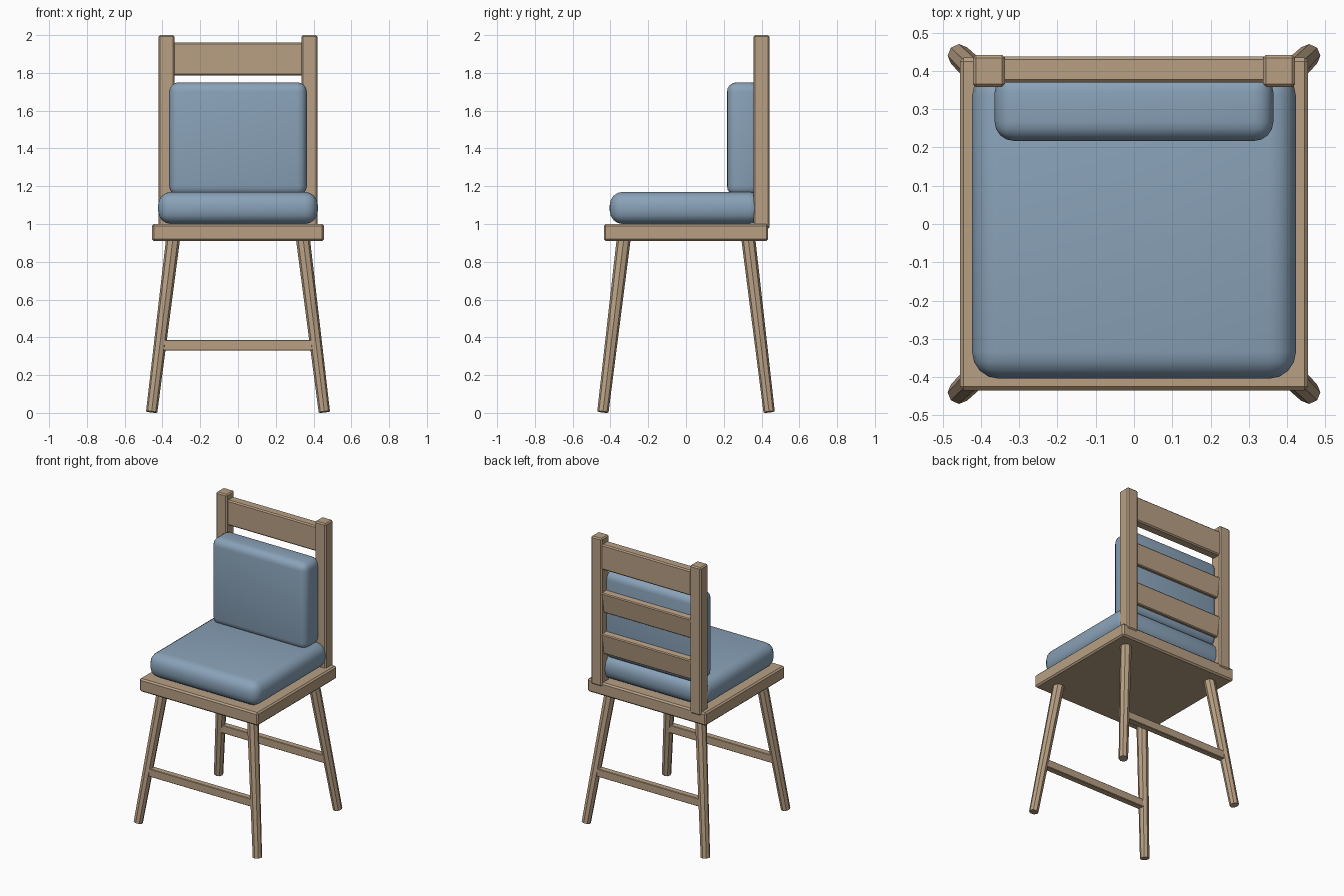
import bpy, bmesh, math
from mathutils import Vector, Matrix

if "Cube" in bpy.data.objects:
    bpy.data.objects.remove(bpy.data.objects["Cube"])


def material(name, color):
    m = bpy.data.materials.new(name)
    m.diffuse_color = color
    m.use_nodes = True
    m.node_tree.nodes["Principled BSDF"].inputs["Base Color"].default_value = m.diffuse_color
    return m


WOOD = material("wood", (0.48, 0.35, 0.23, 1))
FABRIC = material("blue_fabric", (0.25, 0.36, 0.48, 1))


def finish(bm, name, mat, smooth=False):
    bmesh.ops.recalc_face_normals(bm, faces=bm.faces)
    for f in bm.faces:
        f.smooth = smooth
    me = bpy.data.meshes.new(name)
    bm.to_mesh(me)
    bm.free()
    me.materials.append(mat)
    ob = bpy.data.objects.new(name, me)
    bpy.context.collection.objects.link(ob)
    return ob


def box(name, lo, hi, mat=WOOD, bevel=0.007, segments=1, smooth=False, tilt=0):
    lo, hi = Vector(lo), Vector(hi)
    bm = bmesh.new()
    bmesh.ops.create_cube(bm, size=1)
    bmesh.ops.scale(bm, vec=hi - lo, verts=bm.verts)
    bmesh.ops.bevel(bm, geom=bm.edges[:], offset=bevel, segments=segments,
                    profile=0.5, affect='EDGES')
    bmesh.ops.rotate(bm, matrix=Matrix.Rotation(math.radians(tilt), 3, 'X'), verts=bm.verts)
    bmesh.ops.translate(bm, vec=(lo + hi) / 2, verts=bm.verts)
    return finish(bm, name, mat, smooth)


def leg(name, bottom, top, r_bottom, r_top):
    a, b = Vector(bottom), Vector(top)
    bm = bmesh.new()
    bmesh.ops.create_cone(bm, cap_ends=True, segments=8, radius1=r_bottom,
                          radius2=r_top, depth=(b - a).length)
    # keep the octagon aligned with the diagonal splay
    z = (b - a).normalized()
    x = Vector((0, 0, 1)).cross(z).normalized()
    rot = Matrix((x, z.cross(x), z)).transposed()
    bmesh.ops.transform(bm, matrix=Matrix.Translation((a + b) / 2) @ rot.to_4x4(), verts=bm.verts)
    return finish(bm, name, WOOD)


# seat board
box("seat", (-0.455, -0.435, 0.91), (0.455, 0.435, 1.0), bevel=0.01)

# splayed legs with a stretcher across the front and back pair
for sy, end in ((-1, "front"), (1, "back")):
    for sx, side in ((-1, "left"), (1, "right")):
        leg(f"{end}_{side}_leg", (sx * 0.457, sy * 0.44, 0.005),
            (sx * 0.344, sy * 0.33, 0.92), 0.03, 0.037)
    y = sy * 0.397
    box(f"{end}_stretcher", (-0.412, y - 0.022, 0.33), (0.412, y + 0.022, 0.385), bevel=0.003)

# back posts
for sx, side in ((-1, "left"), (1, "right")):
    x = sx * 0.379
    box(f"{side}_back_post", (x - 0.042, 0.358, 0.975), (x + 0.042, 0.442, 2.0), bevel=0.008)

# top rail and two lower slats
box("top_rail", (-0.345, 0.37, 1.785), (0.345, 0.437, 1.96), bevel=0.008)
for i, z in enumerate((1.555, 1.27)):
    box(f"back_slat_{i + 1}", (-0.345, 0.378, z - 0.072), (0.345, 0.428, z + 0.072),
        bevel=0.006, tilt=-8)

# cushions
box("seat_cushion", (-0.423, -0.404, 1.0), (0.423, 0.404, 1.17), FABRIC, 0.07, 4, True)
box("back_cushion", (-0.364, 0.217, 1.15), (0.364, 0.395, 1.75), FABRIC, 0.05, 4, True)
